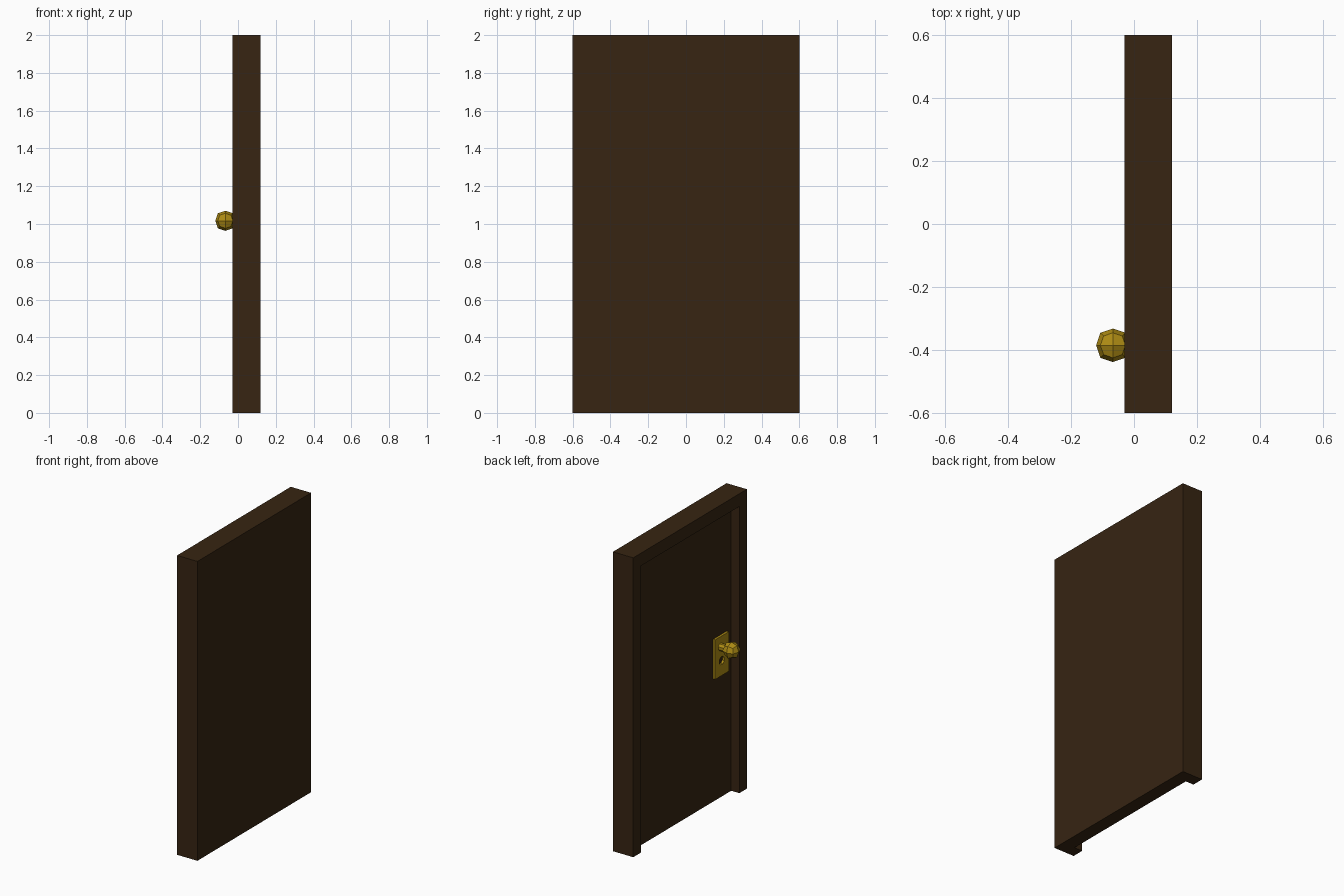
import bpy, bmesh, math
from mathutils import Matrix

if "Cube" in bpy.data.objects:
    bpy.data.objects.remove(bpy.data.objects["Cube"])


def material(name, rgb):
    m = bpy.data.materials.new(name)
    m.diffuse_color = (*rgb, 1)
    m.use_nodes = True
    m.node_tree.nodes["Principled BSDF"].inputs["Base Color"].default_value = m.diffuse_color
    return m


WOOD = material("dark wood", (0.038, 0.018, 0.006))
GOLD = material("brass", (0.42, 0.26, 0.007))


def finish(name, bm, mat):
    bmesh.ops.recalc_face_normals(bm, faces=bm.faces)
    me = bpy.data.meshes.new(name)
    bm.to_mesh(me)
    bm.free()
    me.materials.append(mat)
    ob = bpy.data.objects.new(name, me)
    bpy.context.collection.objects.link(ob)
    return ob


def prism(name, yz, x0, x1, mat):
    """Extrude a y-z outline along x."""
    bm = bmesh.new()
    face = bm.faces.new([bm.verts.new((x0, y, z)) for y, z in yz])
    ext = bmesh.ops.extrude_face_region(bm, geom=[face])["geom"]
    verts = [v for v in ext if isinstance(v, bmesh.types.BMVert)]
    bmesh.ops.translate(bm, verts=verts, vec=(x1 - x0, 0, 0))
    return finish(name, bm, mat)


def rect(y0, y1, z0, z1):
    return [(y0, z0), (y1, z0), (y1, z1), (y0, z1)]


def ngon(y, z, r, n=8):
    return [(y + r * math.cos(math.tau * (i + .5) / n),
             z + r * math.sin(math.tau * (i + .5) / n)) for i in range(n)]


# Frame: two jambs and a lintel, open at the bottom
W, IN, TOP = 0.6, 0.52, 1.915
prism("door_frame", [(-W, 0), (-IN, 0), (-IN, TOP), (IN, TOP), (IN, 0),
                     (W, 0), (W, 2), (-W, 2)], -0.03, 0.12, WOOD)

# Door leaf, recessed on the -x side and flush at the back
prism("door_panel", rect(-IN, IN, 0, TOP), 0.03, 0.12, WOOD)

# Lock plate with a round keyhole cut through it
plate = prism("lock_plate", rect(-0.473, -0.33, 0.82, 1.085), 0.015, 0.03, GOLD)
cutter = prism("keyhole_cutter", ngon(-0.40, 0.92, 0.028), -0.01, 0.05, GOLD)
cutter.hide_render = True
cutter.hide_set(True)
cut = plate.modifiers.new("keyhole", 'BOOLEAN')
cut.operation = 'DIFFERENCE'
cut.solver = 'EXACT'
cut.object = cutter

# Knob stem
prism("knob_stem", ngon(-0.385, 1.017, 0.025), -0.06, 0.018, GOLD)

# Faceted knob: a cube rounded by one subdivision
bm = bmesh.new()
bmesh.ops.create_cube(bm, size=0.106, matrix=Matrix.Translation((-0.067, -0.385, 1.017)))
knob = finish("door_knob", bm, GOLD)
sub = knob.modifiers.new("rounding", 'SUBSURF')
sub.levels = sub.render_levels = 1
sub.use_limit_surface = False
